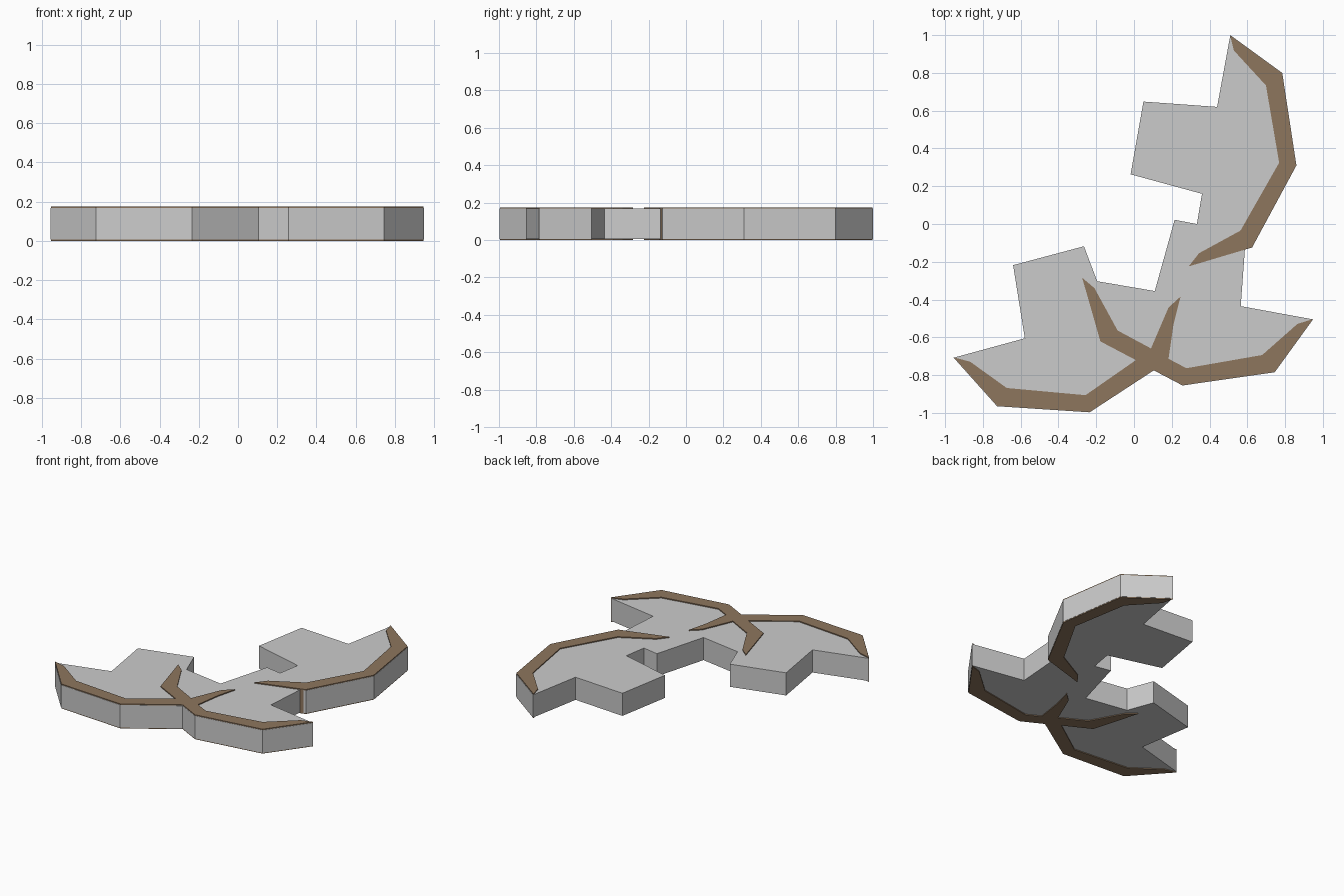
import bpy
import bmesh

if "Cube" in bpy.data.objects:
    bpy.data.objects.remove(bpy.data.objects["Cube"])


def extrude_outline(name, points, z0, z1, scale=1.0, color=None):
    """Flat polygon extruded straight up into a slab."""
    bm = bmesh.new()
    face = bm.faces.new([bm.verts.new((x * scale, y * scale, z0)) for x, y in points])
    ext = bmesh.ops.extrude_face_region(bm, geom=[face], use_keep_orig=True)
    for v in ext["geom"]:
        if isinstance(v, bmesh.types.BMVert):
            v.co.z = z1
    bmesh.ops.recalc_face_normals(bm, faces=bm.faces)
    bmesh.ops.triangulate(bm, faces=[f for f in bm.faces if len(f.verts) > 4])
    mesh = bpy.data.meshes.new(name)
    bm.to_mesh(mesh)
    bm.free()
    obj = bpy.data.objects.new(name, mesh)
    bpy.context.collection.objects.link(obj)
    if color:
        mat = bpy.data.materials.new(name + "_material")
        mat.diffuse_color = color
        mat.use_nodes = True
        mat.node_tree.nodes["Principled BSDF"].inputs["Base Color"].default_value = mat.diffuse_color
        mesh.materials.append(mat)
    return obj


BROWN = (0.27, 0.18, 0.11, 1)

# outer edges shared by the slab and its brown bands
upper_edge = [(0.51, 1.0), (0.785, 0.80), (0.86, 0.31), (0.625, -0.125)]
lower_edge = [(-0.955, -0.708), (-0.725, -0.965), (-0.235, -0.997), (0.105, -0.775),
              (0.257, -0.855), (0.745, -0.785), (0.948, -0.505)]

# three-lobed grey slab
notches_left = [(0.44, 0.62), (0.05, 0.648), (-0.018, 0.263), (0.36, 0.16),
                (0.333, 0.0), (0.215, 0.022), (0.11, -0.355), (-0.195, -0.303),
                (-0.265, -0.118), (-0.64, -0.218), (-0.578, -0.605)]
notch_right = [(0.565, -0.435), (0.587, -0.135)]
extrude_outline("leaf_slab",
                upper_edge[:1] + notches_left + lower_edge + notch_right + upper_edge[:0:-1],
                0.006, 0.168)

# curved band on the upper lobe
extrude_outline("upper_band",
                upper_edge + [(0.29, -0.225), (0.345, -0.155), (0.565, -0.035),
                              (0.77, 0.325), (0.70, 0.735), (0.53, 0.92)],
                0.0, 0.175, 0.998, BROWN)

# crossing bands on the two lower lobes
extrude_outline("lower_bands",
                lower_edge + [(0.867, -0.53), (0.68, -0.695), (0.278, -0.765),
                              (0.183, -0.715), (0.21, -0.53), (0.247, -0.385),
                              (0.183, -0.443), (0.09, -0.66), (-0.087, -0.565),
                              (-0.21, -0.34), (-0.275, -0.285), (-0.178, -0.623),
                              (0.01, -0.722), (-0.257, -0.908), (-0.675, -0.87),
                              (-0.87, -0.73)],
                0.0, 0.175, 0.998, BROWN)
